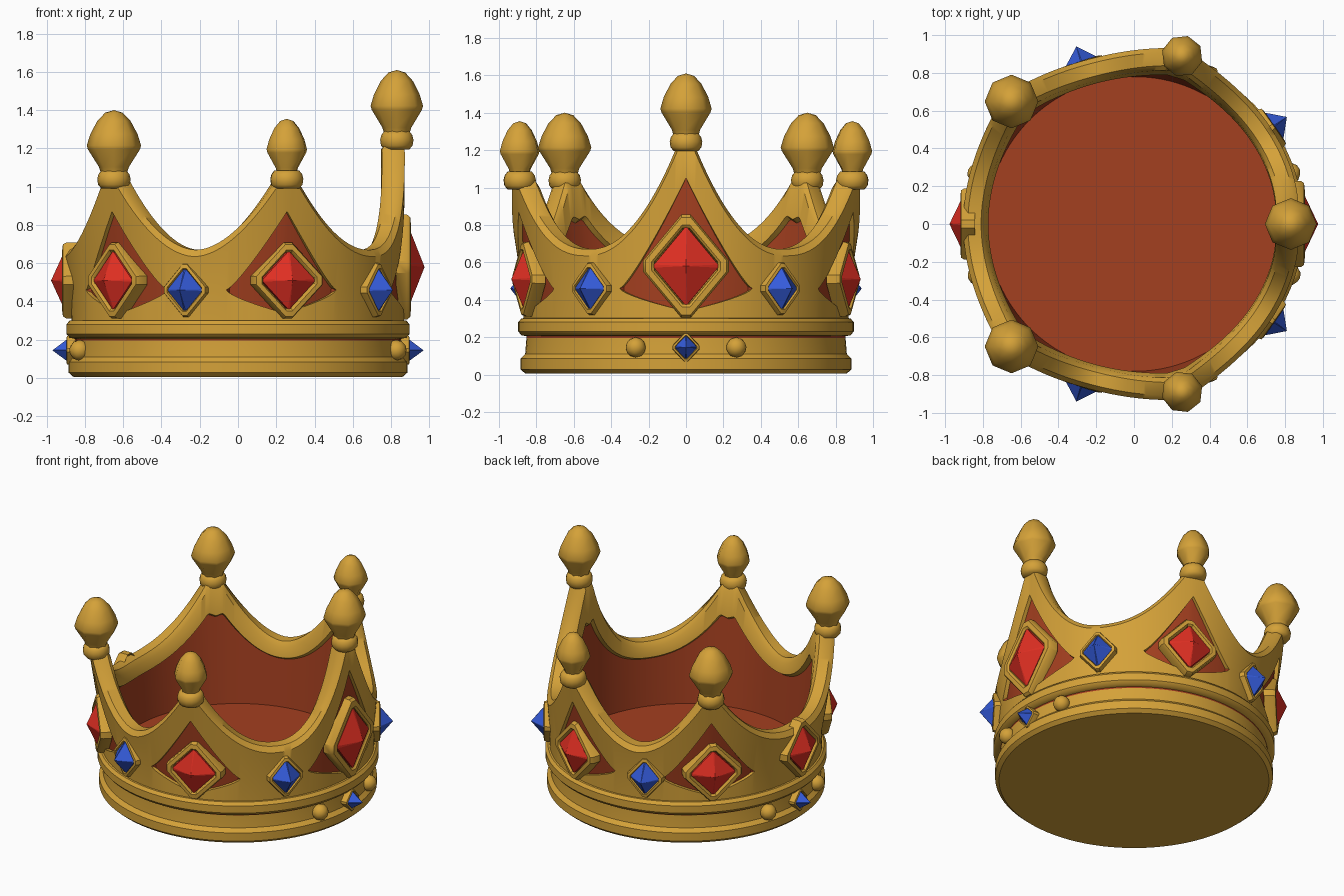
import bpy, bmesh
from math import sin, cos, radians, sqrt
from mathutils import Matrix

if "Cube" in bpy.data.objects:
    bpy.data.objects.remove(bpy.data.objects["Cube"])


def material(name, color):
    m = bpy.data.materials.new(name)
    m.use_nodes = True
    m.diffuse_color = (*color, 1)
    m.node_tree.nodes["Principled BSDF"].inputs["Base Color"].default_value = (*color, 1)
    return m


GOLD = material("gold", (0.66, 0.358, 0.04))
LINING = material("red_brown_lining", (0.37, 0.05, 0.014))
RUBY = material("red_gem", (0.74, 0.028, 0.016))
SAPPHIRE = material("blue_gem", (0.035, 0.105, 0.70))


def finish(name, bm, mats, matrix=Matrix(), smooth=40):
    bmesh.ops.remove_doubles(bm, verts=bm.verts, dist=0.0005)
    bmesh.ops.recalc_face_normals(bm, faces=bm.faces)
    me = bpy.data.meshes.new(name)
    bm.to_mesh(me)
    bm.free()
    for m in mats:
        me.materials.append(m)
    ob = bpy.data.objects.new(name, me)
    ob.matrix_world = matrix
    bpy.context.collection.objects.link(ob)
    if smooth:
        bpy.ops.object.select_all(action="DESELECT")
        ob.select_set(True)
        bpy.context.view_layer.objects.active = ob
        bpy.ops.object.shade_smooth_by_angle(angle=radians(smooth))
    return ob


def skin(bm, loops, lining=()):
    """Quads between successive point loops; strips listed in lining get slot 1."""
    rows = [[bm.verts.new(p) for p in loop] for loop in loops]
    n = len(rows[0])
    for j in range(len(rows) - 1):
        for i in range(n):
            k = (i + 1) % n
            f = bm.faces.new((rows[j][i], rows[j][k], rows[j + 1][k], rows[j + 1][i]))
            f.material_index = 1 if j in lining else 0


def sweep(name, section, n, mats, lining=(), matrix=Matrix(), smooth=40):
    """Turn a section of (radius, z) points, which may vary with the angle."""
    cols = []
    for i in range(n):
        a = 360 * i / n
        cols.append([(r * cos(radians(a)), r * sin(radians(a)), z) for r, z in section(a)])
    bm = bmesh.new()
    skin(bm, list(zip(*cols)), lining)
    return finish(name, bm, mats, matrix, smooth)


def on_wall(angle, radius, z):
    """Local x runs along the wall, y up, z outward."""
    c, s = cos(radians(angle)), sin(radians(angle))
    return Matrix(((-s, 0, c, radius * c), (c, 0, s, radius * s), (0, 1, 0, z), (0, 0, 0, 1)))


# Points: one tall at angle 0 and four short; panel sizes and outward lean
TALL = dict(peak=1.35, neck=1.23, panel=1.05, half=24, lean=0.0)
SHORT = dict(peak=1.13, neck=1.04, panel=0.87, half=20, lean=0.135)
POINTS = [(0, TALL), (74, SHORT), (135, SHORT), (225, SHORT), (286, SHORT), (360, TALL)]
VALLEY, CORNER = 0.67, 0.46


# Wall with recessed panels and a thick rolled rim
def wall_section(a):
    (lo, p_lo), (hi, p_hi) = next(g for g in zip(POINTS, POINTS[1:]) if a < g[1][0])
    t = (a - lo) / (hi - lo)
    p = p_lo if t < 0.5 else p_hi
    off = min(a - lo, hi - a)
    gap = (hi - lo) / 2
    d = off / gap
    power = gap * 0.061
    rise = p["peak"] - VALLEY
    h = min(p["neck"], VALLEY + rise * (1 - d) ** power)
    slope = power * rise * (1 - d) ** (power - 1) / (radians(gap) * 0.87)
    drop = 0.1 * sqrt(1 + slope ** 2)
    lean = p_lo["lean"] * (1 - t) + p_hi["lean"] * t

    def r(z):
        return 0.868 + lean * max(0, z - 0.4)

    low = high = CORNER
    recess = 0
    if off < p["half"]:
        e = off / p["half"]
        low = CORNER - 0.12 * (1 - e) ** 0.7
        high = CORNER + (p["panel"] - CORNER) * (1 - e) ** 1.25
        recess = 0.025
    return [(r(0.28), 0.28), (r(low), low), (r(low) - recess, low),
            (r(high) - recess, high), (r(high), high),
            (r(h), h - 0.035), (r(h) - 0.025, h), (r(h) - 0.095, h),
            (r(h) - 0.12, h - 0.035), (r(h - drop) - 0.12, h - drop),
            (r(h - drop) - 0.09, h - drop - 0.02), (0.778, 0.2)]


sweep("crown_wall", wall_section, 360, [GOLD, LINING], lining=(2, 10))

# Base bands with a closed underside, and the lining floor
BASE = [(0, 0.006), (0.86, 0.006), (0.885, 0.028), (0.885, 0.085), (0.86, 0.11),
        (0.853, 0.195), (0.853, 0.205), (0.88, 0.21), (0.897, 0.23), (0.897, 0.28),
        (0.88, 0.3), (0.84, 0.305)]
sweep("base_bands", lambda a: BASE, 96, [GOLD, LINING], lining=(5,))
sweep("lining_floor", lambda a: [(0, 0.22), (0.785, 0.22)], 96, [LINING])


# Finials: a collar ring and a pointed bulb on each point
def finial(angle, radius, z, width, tip):
    m = on_wall(angle, radius, 0)
    place = Matrix.Translation(m.translation) @ Matrix.Rotation(radians(angle), 4, "Z")
    w = 0.087
    collar = [(0, z - 0.05), (w * 0.75, z - 0.05), (w * 0.95, z - 0.03), (w, z),
              (w * 0.93, z + 0.025), (w * 0.75, z + 0.045), (0, z + 0.045)]
    sweep("finial_collar", lambda a: collar, 16, [GOLD], matrix=place, smooth=60)
    b = z + 0.03
    shape = [(0, 0), (0.48, 0), (0.55, 0.1), (0.96, 0.38), (1, 0.44), (0.87, 0.62),
             (0.61, 0.83), (0.32, 0.96), (0, 1)]
    bulb = [(u * width, b + v * (tip - b)) for u, v in shape]
    sweep("finial_bulb", lambda a: bulb, 8, [GOLD], matrix=place, smooth=50)


finial(0, 0.83, 1.245, 0.137, 1.61)
for side in (1, -1):
    finial(side * 74, 0.925, 1.04, 0.11, 1.355)
    finial(side * 135, 0.917, 1.04, 0.142, 1.40)


def diamond(w, h, depth, cut):
    """Diamond outline with clipped corners."""
    c = [(w, 0), (0, h), (-w, 0), (0, -h)]
    pts = []
    for i in range(4):
        for q in (c[i - 1], c[(i + 1) % 4]):
            pts.append((c[i][0] + cut * (q[0] - c[i][0]), c[i][1] + cut * (q[1] - c[i][1]), depth))
    return pts


# Framed gems: w and h are the frame's half sizes
def framed_gem(angle, radius, z, w, h, tip, mat, label, fit=0.7):
    place = on_wall(angle, radius, z)
    w, h = w * 1.06, h * 1.06
    steps = [(1, -0.055), (1, 0.0), (0.95, 0.018), (0.8, 0.022), (0.74, 0.01), (0.7, -0.05)]
    bm = bmesh.new()
    skin(bm, [diamond(w * s, h * s, dep, 0.1) for s, dep in steps])
    finish(label + "_frame", bm, [GOLD], place, 35)
    bm = bmesh.new()
    outline = diamond(w * fit, h * fit, 0.012, 0.04)
    skin(bm, [[(x, y, -0.05) for x, y, _ in outline], outline, [(0, 0, tip - radius)] * 8])
    finish(label, bm, [mat], place, 0)


framed_gem(0, 0.882, 0.58, 0.24, 0.288, 0.975, RUBY, "large_red_gem")
for a in (73, 136, 180, 224, 287):
    framed_gem(a, 0.897, 0.51, 0.198, 0.208, 0.977, RUBY, "red_gem")
for a in (35, 108, 252, 325):
    framed_gem(a, 0.885, 0.46, 0.125, 0.147, 0.988, SAPPHIRE, "blue_gem", 0.74)

# Small gems and studs on the lower band
for a in (0, 180):
    framed_gem(a, 0.875, 0.145, 0.077, 0.082, 0.97, SAPPHIRE, "small_blue_gem", 0.74)
    for side in (-18, 18):
        bm = bmesh.new()
        bmesh.ops.create_icosphere(bm, subdivisions=2, radius=0.055)
        finish("stud", bm, [GOLD], on_wall(a + side, 0.87, 0.145), 60)
